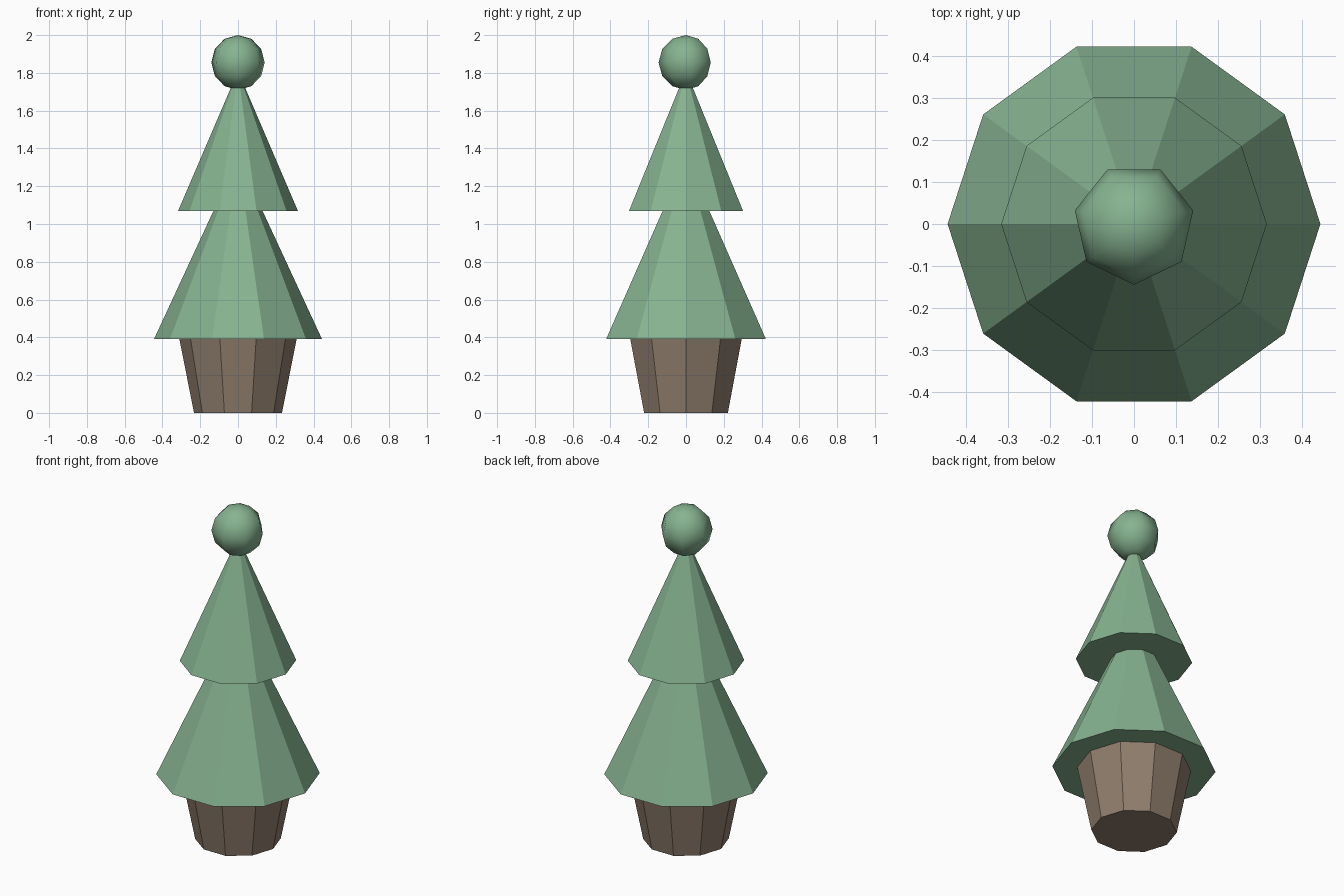
import bpy
import math

cube = bpy.data.objects.get("Cube")
if cube:
    bpy.data.objects.remove(cube, do_unlink=True)


def make_material(name, rgb):
    mat = bpy.data.materials.new(name)
    mat.use_nodes = True
    color = (*rgb, 1.0)
    mat.diffuse_color = color
    mat.node_tree.nodes["Principled BSDF"].inputs["Base Color"].default_value = color
    return mat


green = make_material("leaf green", (0.24, 0.45, 0.28))
brown = make_material("bark brown", (0.28, 0.21, 0.155))


def finish(name, mat):
    obj = bpy.context.object
    obj.name = name
    obj.data.materials.append(mat)
    return obj


def tier(name, mat, bottom, top, r_bottom, r_top):
    """Ten-sided flat-faced cone with corners on the x axis."""
    bpy.ops.mesh.primitive_cone_add(
        vertices=10, radius1=r_bottom, radius2=r_top, depth=top - bottom,
        location=(0, 0, (bottom + top) / 2), rotation=(0, 0, math.pi / 2))
    return finish(name, mat)


# Tapered trunk, wider at the top
tier("trunk", brown, 0, 0.39, 0.233, 0.31)

# Two stacked foliage cones
tier("lower_foliage", green, 0.39, 1.35, 0.445, 0)
tier("upper_foliage", green, 1.07, 1.81, 0.317, 0)

# Low-poly, smooth-shaded ball on the tip
bpy.ops.mesh.primitive_uv_sphere_add(
    segments=7, ring_count=6, radius=0.145,
    location=(0, 0, 1.855), rotation=(0, 0, math.pi))
finish("top_ball", green)
bpy.ops.object.shade_smooth()
